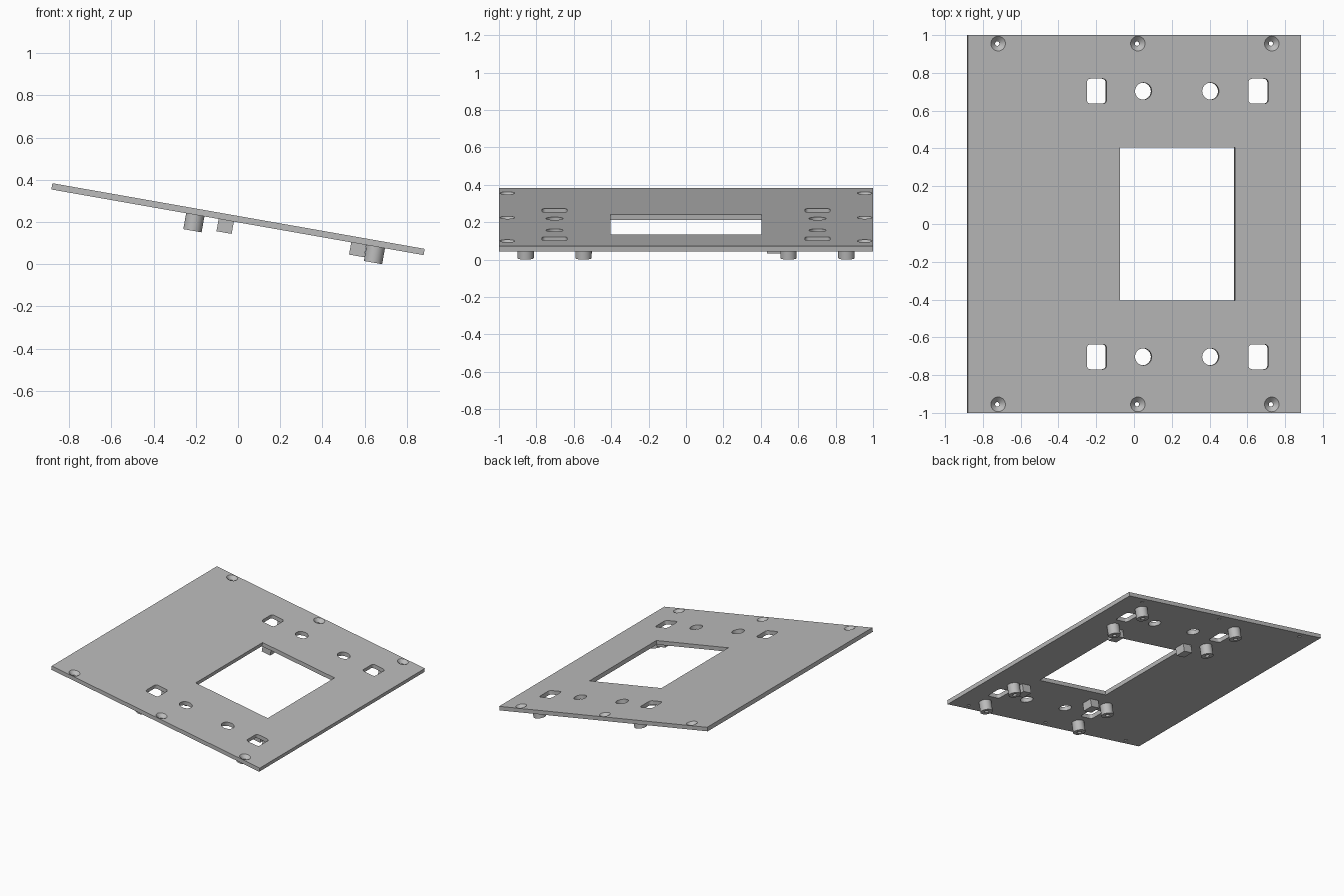
import bpy, bmesh, math
from mathutils import Matrix

cube = bpy.data.objects.get("Cube")
if cube:
    bpy.data.objects.remove(cube, do_unlink=True)

grey = bpy.data.materials.new("plain_grey")
grey.use_nodes = True
colour = (0.5, 0.5, 0.5, 1)
grey.diffuse_color = colour
grey.node_tree.nodes["Principled BSDF"].inputs["Base Color"].default_value = colour

# Everything is made flat with the plate's top at z = 0, then tilted into place
TILT = Matrix.Translation((0.0026, 0, 0.2282)) @ Matrix.Rotation(math.radians(10), 4, 'Y')
THICK = 0.03
BANK_U, BANK_Y = (-0.203, 0.666), 0.703


def rounded_rect(w, d, r=0.0, steps=5):
    """Outline of a rectangle, with round corners if r is given."""
    if r == 0:
        return [(w/2, d/2), (-w/2, d/2), (-w/2, -d/2), (w/2, -d/2)]
    points = []
    for i, (sx, sy) in enumerate([(1, 1), (-1, 1), (-1, -1), (1, -1)]):
        for k in range(steps + 1):
            a = math.pi / 2 * (i + k / steps)
            points.append((sx * (w/2 - r) + r * math.cos(a),
                           sy * (d/2 - r) + r * math.sin(a)))
    return points


def circle(sides=32):
    return [(math.cos(math.tau * i / sides), math.sin(math.tau * i / sides))
            for i in range(sides)]


def loft(bm, outline, levels, u=0, y=0):
    """Closed solid through scaled copies of the outline at (scale, z) levels."""
    rings = [[bm.verts.new((u + s * px, y + s * py, z)) for px, py in outline]
             for s, z in levels]
    n = len(outline)
    for low, high in zip(rings, rings[1:]):
        for i in range(n):
            j = (i + 1) % n
            bm.faces.new((low[i], low[j], high[j], high[i]))
    bm.faces.new(rings[0][::-1])
    bm.faces.new(rings[-1])


def make_object(name, bm):
    bmesh.ops.recalc_face_normals(bm, faces=bm.faces)
    mesh = bpy.data.meshes.new(name)
    bm.to_mesh(mesh)
    bm.free()
    mesh.materials.append(grey)
    obj = bpy.data.objects.new(name, mesh)
    bpy.context.collection.objects.link(obj)
    return obj


def cut(obj, cutter):
    """Subtract the cutter for good and remove it."""
    mod = obj.modifiers.new("cut", 'BOOLEAN')
    mod.operation, mod.solver, mod.object = 'DIFFERENCE', 'EXACT', cutter
    bpy.context.view_layer.update()
    graph = bpy.context.evaluated_depsgraph_get()
    mesh = bpy.data.meshes.new_from_object(obj.evaluated_get(graph))
    obj.modifiers.clear()
    obj.data = mesh
    bpy.data.objects.remove(cutter, do_unlink=True)


def finish(obj):
    obj.matrix_world = TILT
    bpy.ops.object.select_all(action='DESELECT')
    obj.select_set(True)
    bpy.context.view_layer.objects.active = obj
    bpy.ops.object.shade_smooth_by_angle(angle=math.radians(30))


# Plate
bm = bmesh.new()
loft(bm, rounded_rect(1.792, 2.0), [(1, -THICK), (1, 0)])
plate = make_object("plate", bm)

# Openings: window, slots, round holes and countersunk screw holes
bm = bmesh.new()
through = [(1, -0.1), (1, 0.1)]
loft(bm, rounded_rect(0.62, 0.81), through, u=0.231)
for side in (-1, 1):
    for u in BANK_U:
        loft(bm, rounded_rect(0.107, 0.132, 0.02), through, u, side * BANK_Y)
    for u in (0.048, 0.409):
        loft(bm, circle(), [(0.045, -0.1), (0.045, 0.1)], u, side * BANK_Y)
    for u in (-0.733, 0.018, 0.738):
        loft(bm, circle(), [(0.012, -0.1), (0.012, -0.024), (0.039, 0), (0.05, 0.01)],
             u, side * 0.955)
cut(plate, make_object("opening_cutter", bm))
finish(plate)

# Standoffs under the plate, a pair around every slot, each with a blind bore
for side, side_name in ((-1, "front"), (1, "back")):
    for u, end_name in zip(BANK_U, ("right", "left")):
        for shift, place in ((-0.155, "near"), (0.155, "far")):
            y = side * BANK_Y + shift
            bm = bmesh.new()
            loft(bm, circle(), [(0.016, -0.05), (0.016, -0.1065),
                                (0.044, -0.1065), (0.044, -THICK)], u, y)
            finish(make_object(f"standoff_{side_name}_{end_name}_{place}", bm))

# Small support blocks beside the inner standoffs
for y, side_name in ((-0.545, "front"), (0.475, "back")):
    for u, end_name in ((-0.054, "right"), (0.584, "left")):
        bm = bmesh.new()
        loft(bm, rounded_rect(0.073, 0.085), [(1, -0.089), (1, -THICK)], u, y)
        finish(make_object(f"block_{side_name}_{end_name}", bm))
